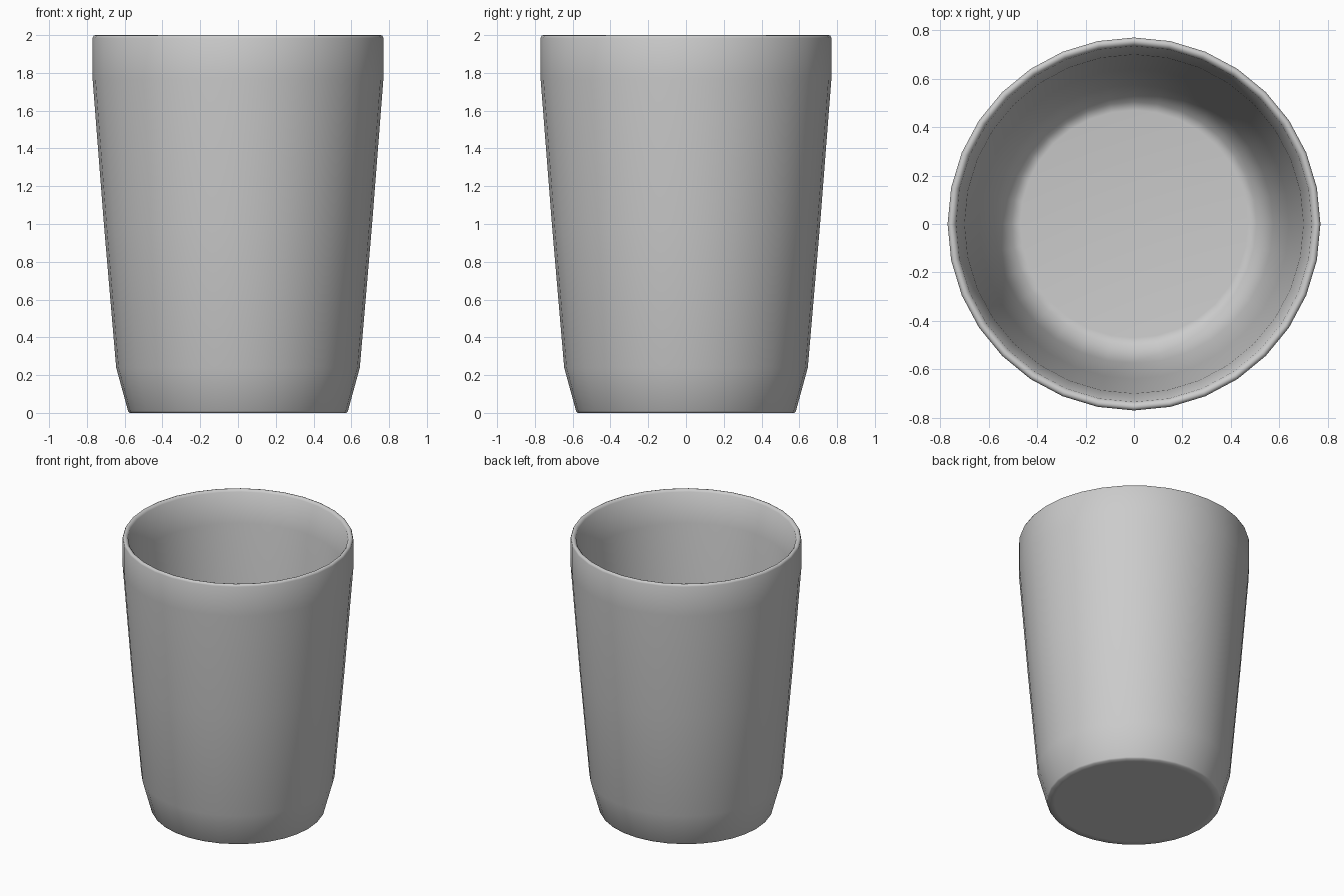
import bpy, bmesh, math

if "Cube" in bpy.data.objects:
    bpy.data.objects.remove(bpy.data.objects["Cube"])

SIDES = 32
# Cup cross-section (radius, height): outer base, up the outside, over the rounded rim, down to the inner floor
PROFILE = [
    (0.53, 0.0), (0.575, 0.0), (0.582, 0.01), (0.645, 0.24), (0.71, 1.0), (0.77, 1.77), (0.77, 1.985),
    (0.765, 1.997), (0.755, 2.0), (0.745, 1.997), (0.735, 1.985),
    (0.70, 1.77), (0.64, 1.0), (0.575, 0.24), (0.505, 0.075), (0.47, 0.07),
]


def lathe(name, profile, sides):
    bm = bmesh.new()
    rings = []
    for r, z in profile:
        rings.append([bm.verts.new((r * math.cos(2 * math.pi * i / sides),
                                    r * math.sin(2 * math.pi * i / sides), z))
                      for i in range(sides)])
    for a, b in zip(rings, rings[1:]):
        for i in range(sides):
            j = (i + 1) % sides
            bm.faces.new((a[i], a[j], b[j], b[i]))
    # Close the underside and the inner floor
    bm.faces.new(rings[0][::-1])
    bm.faces.new(rings[-1])
    bmesh.ops.recalc_face_normals(bm, faces=bm.faces)
    for f in bm.faces:
        f.smooth = True
    mesh = bpy.data.meshes.new(name)
    bm.to_mesh(mesh)
    bm.free()
    obj = bpy.data.objects.new(name, mesh)
    bpy.context.collection.objects.link(obj)
    return obj


# Tumbler body
lathe("cup", PROFILE, SIDES)
